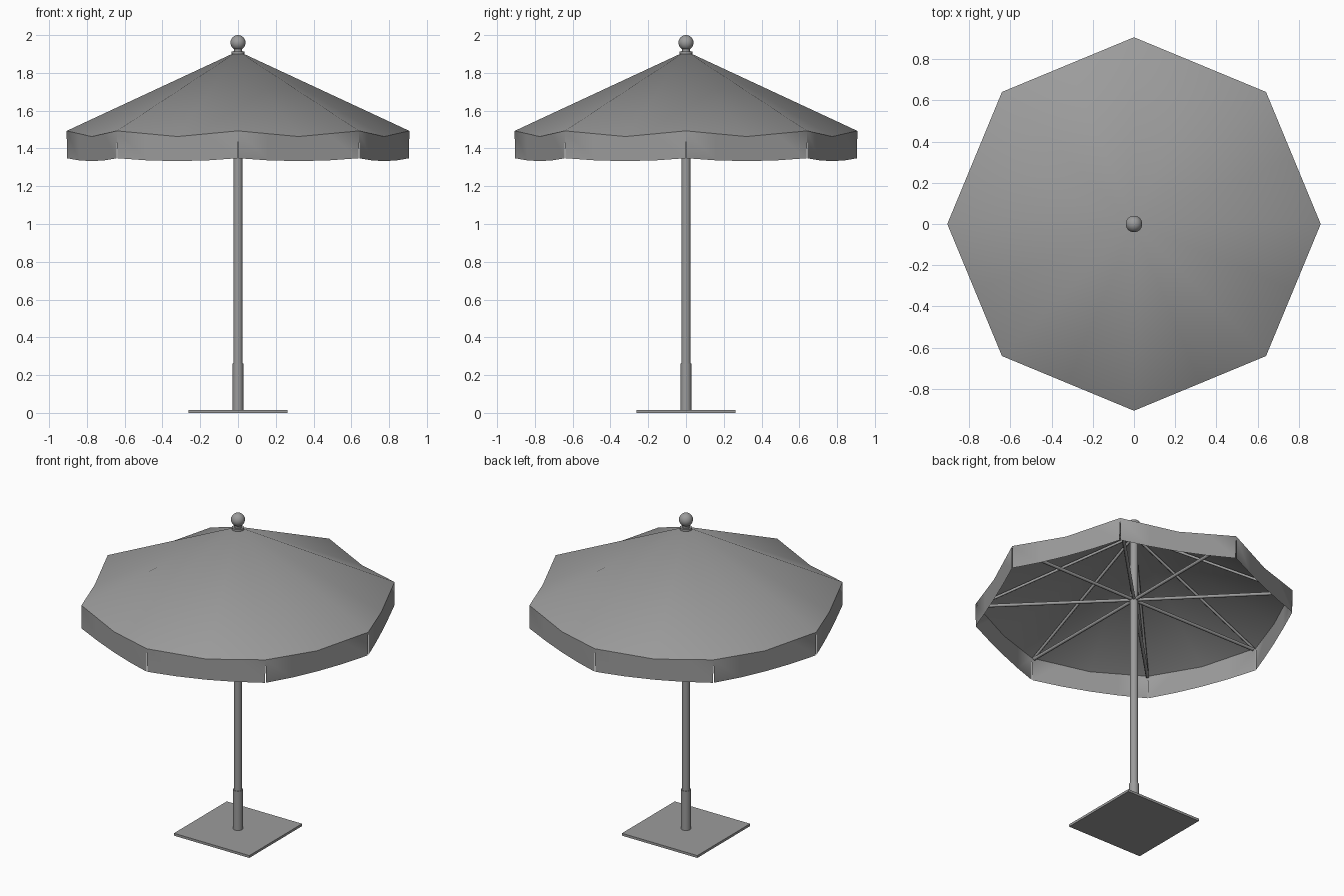
import bpy, bmesh
from math import pi, cos, sin
from mathutils import Vector

if "Cube" in bpy.data.objects:
    bpy.data.objects.remove(bpy.data.objects["Cube"])

SIDES = 8
R = 0.907            # canopy corner radius
RIM, SAG = 1.493, 0.03
APEX = 1.915

grey = bpy.data.materials.new("dark_grey")
grey.diffuse_color = (0.33, 0.33, 0.33, 1)
grey.use_nodes = True
grey.node_tree.nodes["Principled BSDF"].inputs["Base Color"].default_value = grey.diffuse_color


def finish(obj, name, angle=0.6):
    obj.name = name
    obj.data.materials.append(grey)
    bpy.ops.object.select_all(action='DESELECT')
    obj.select_set(True)
    bpy.context.view_layer.objects.active = obj
    bpy.ops.object.shade_smooth_by_angle(angle=angle)
    return obj


def mesh_object(name, bm, angle=0.6):
    bmesh.ops.remove_doubles(bm, verts=bm.verts, dist=1e-5)
    me = bpy.data.meshes.new(name)
    bm.to_mesh(me)
    bm.free()
    obj = bpy.data.objects.new(name, me)
    bpy.context.collection.objects.link(obj)
    return finish(obj, name, angle)


def rod(name, a, b, radius, verts=24, angle=0.6):
    a, b = Vector(a), Vector(b)
    bpy.ops.mesh.primitive_cylinder_add(vertices=verts, radius=radius,
                                        depth=(b - a).length, location=(a + b) / 2)
    obj = bpy.context.object
    obj.rotation_euler = (b - a).to_track_quat('Z', 'Y').to_euler()
    return finish(obj, name, angle)


def corner(i, r=R, z=RIM):
    t = 2 * pi * i / SIDES
    return Vector((r * cos(t), r * sin(t), z))


# base plate, sleeve and pole
bpy.ops.mesh.primitive_cube_add(size=1, location=(0, 0, 0.0075))
bpy.context.object.scale = (0.525, 0.525, 0.015)
finish(bpy.context.object, "base_plate")
rod("pole_sleeve", (0, 0, 0.012), (0, 0, 0.262), 0.028)
rod("pole", (0, 0, 0.012), (0, 0, 1.915), 0.024)

# finial: collar, neck and ball
rod("finial_collar", (0, 0, 1.9), (0, 0, 1.912), 0.035)
rod("finial_neck", (0, 0, 1.91), (0, 0, 1.935), 0.02)
bpy.ops.mesh.primitive_uv_sphere_add(segments=32, ring_count=16, radius=0.04,
                                     location=(0, 0, 1.96))
finish(bpy.context.object, "finial_ball")

# canopy: eight panels, each sagging between its two ridges
bm = bmesh.new()
apex = Vector((0, 0, APEX))
for i in range(SIDES):
    a, b = corner(i), corner(i + 1)
    m = (a + b) / 2 - Vector((0, 0, SAG))
    for p, q in ((a, m), (m, b)):
        bm.faces.new([bm.verts.new(v) for v in (apex, p, q)])
mesh_object("canopy", bm, 0.7)

# valance flaps: one per side with a narrow slit at every corner
bm = bmesh.new()
for i in range(SIDES):
    a, b = corner(i), corner(i + 1)
    top, low = [], []
    for k in range(5):
        t = k / 4
        p = a.lerp(b, t)
        p.z -= SAG * (1 - abs(2 * t - 1))
        q = a.lerp(b, 0.005 + 0.99 * t)
        q.z = 1.333 + 0.015 * (2 * t - 1) ** 2
        top.append(bm.verts.new(p))
        low.append(bm.verts.new(q))
    for k in range(4):
        bm.faces.new((top[k], low[k], low[k + 1], top[k + 1]))
mesh_object("valance", bm, 0.4)

# frame: ribs under the ridges and level struts from the hub
for i in range(SIDES):
    rod("canopy_rib", corner(i, 0.02, 1.889), corner(i, 0.892, RIM - 0.009), 0.008, 8, 0.9)
    rod("canopy_strut", corner(i, 0.01, 1.475), corner(i, 0.885, 1.478), 0.01, 8, 0.9)
